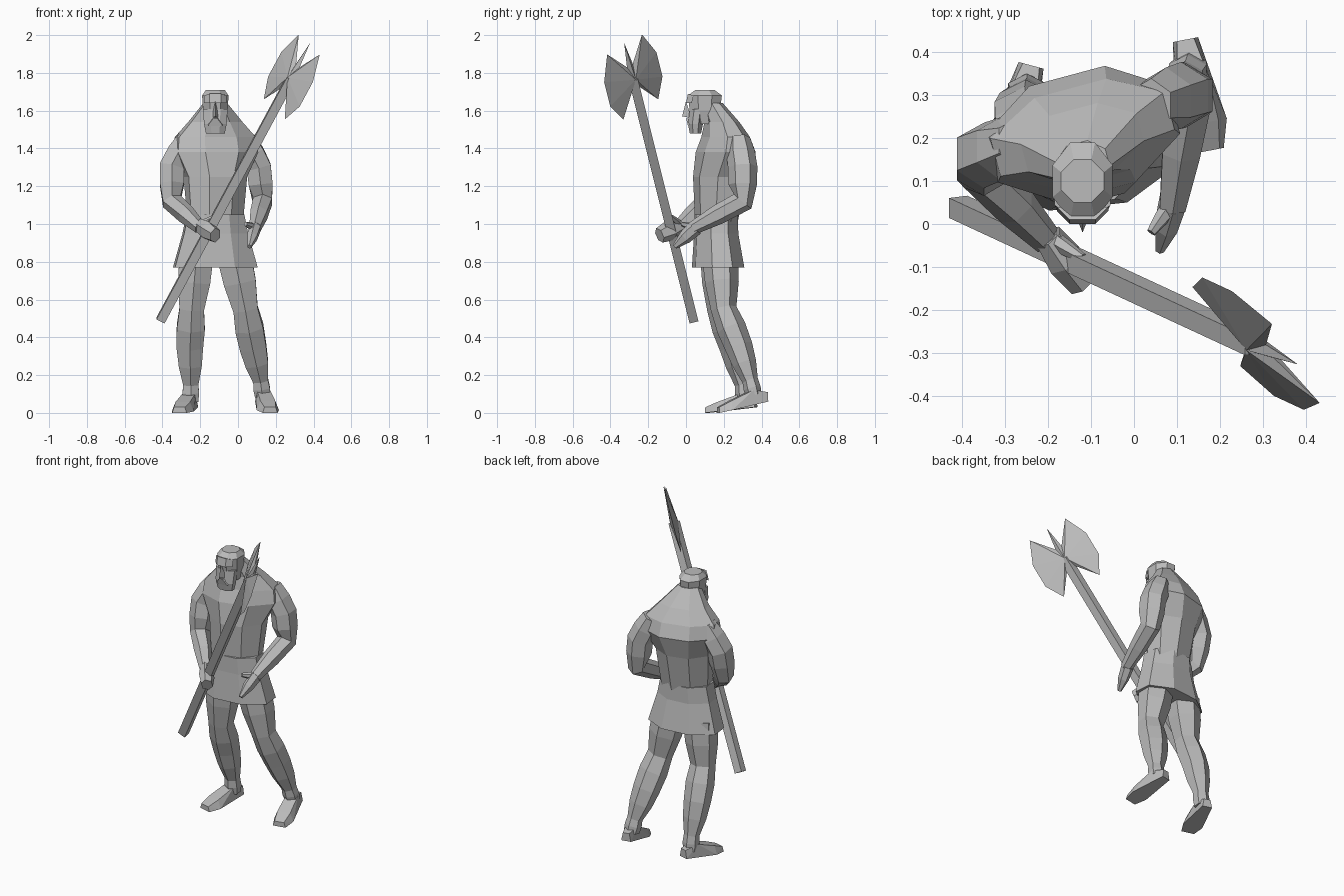
import bpy
import bmesh
import math
from mathutils import Vector, Matrix

# Remove the default cube only
default_cube = bpy.data.objects.get("Cube")
if default_cube:
    bpy.data.objects.remove(default_cube, do_unlink=True)

# One plain colour for the whole figure
stone = bpy.data.materials.new("stone grey")
stone.use_nodes = True
GREY = (.5, .5, .5, 1)
stone.diffuse_color = GREY
stone.node_tree.nodes["Principled BSDF"].inputs["Base Color"].default_value = GREY

SIDE_AXIS, DEPTH_AXIS, UP = Matrix.Identity(3)
BODY_X = -.12
MIRROR = (-1, 1)


def finish(name, bm):
    """Turn a bmesh into a flat shaded object."""
    bmesh.ops.recalc_face_normals(bm, faces=bm.faces)
    mesh = bpy.data.meshes.new(name)
    bm.to_mesh(mesh)
    bm.free()
    mesh.materials.append(stone)
    obj = bpy.data.objects.new(name, mesh)
    bpy.context.collection.objects.link(obj)


def skin(name, rings):
    """Bridge a list of point rings and cap both ends."""
    bm = bmesh.new()
    loops = [[bm.verts.new(point) for point in ring] for ring in rings]
    for low, high in zip(loops, loops[1:]):
        for k in range(len(low)):
            bm.faces.new((low[k - 1], low[k], high[k], high[k - 1]))
    bm.faces.new(loops[0])
    bm.faces.new(loops[-1])
    finish(name, bm)


def ellipse(centre, across, along, width, depth, sides):
    """Points of a flat-fronted polygon with the given half sizes."""
    angles = [math.tau * (k + .5) / sides for k in range(sides)]
    wide = max(math.cos(a) for a in angles)
    deep = max(math.sin(a) for a in angles)
    return [centre + across * (width * math.cos(a) / wide)
            + along * (depth * math.sin(a) / deep) for a in angles]


def column(name, yaw, rows):
    """Upright body part from level rings: y, z, half width, half depth."""
    turn = Matrix.Rotation(math.radians(yaw), 3, "Z")
    skin(name, [ellipse(Vector((BODY_X, y, z)), turn @ SIDE_AXIS, turn @ DEPTH_AXIS,
                        width, depth, sides=8) for y, z, width, depth in rows])


def limb(name, joints, widths, flat=1.2, muscle=1.1, sides=6):
    """Tube through joints, with a swollen ring in the middle of each bone."""
    joints = [Vector(j) for j in joints]
    centres, sizes = [joints[0]], [widths[0]]
    for i in range(1, len(joints)):
        centres += [(joints[i - 1] + joints[i]) / 2, joints[i]]
        sizes += [(widths[i - 1] + widths[i]) / 2 * muscle, widths[i]]
    rings = []
    last = len(centres) - 1
    for i, (centre, size) in enumerate(zip(centres, sizes)):
        tangent = (centres[min(i + 1, last)] - centres[max(i - 1, 0)]).normalized()
        across = (SIDE_AXIS - tangent * tangent.x).normalized()
        rings.append(ellipse(centre, across, tangent.cross(across),
                             size, size * flat, sides))
    skin(name, rings)


def hull(name, points):
    """Convex solid around a few corner points."""
    bm = bmesh.new()
    for point in points:
        bm.verts.new(point)
    bmesh.ops.convex_hull(bm, input=bm.verts)
    finish(name, bm)


def face_part(name, half):
    """Symmetrical solid on the face; x is measured from the middle."""
    hull(name, [(BODY_X + side * x, y, z) for side in MIRROR for x, y, z in half])


def foot(name, heel, toe):
    """Wedge from heel to toe, wide at the ball and high at the instep."""
    heel, toe = Vector(heel), Vector(toe)
    across = (toe - heel).cross(UP).normalized()
    ball, instep = heel.lerp(toe, .75), heel.lerp(toe, .3)
    corners = []
    for side in MIRROR:
        corners += [heel + across * side * .03,
                    heel + across * side * .02 + UP * .05,
                    instep + across * side * .035 + UP * .08,
                    ball + across * side * .06,
                    ball + across * side * .04 + UP * .05,
                    toe + across * side * .04,
                    toe + across * side * .03 + UP * .03]
    hull(name, corners)


# Torso: narrow waist, broad hunched shoulders, neck sloping up to the head
column("torso", 15, [
    (.16, 1, .14, .1),
    (.18, 1.25, .16, .13),
    (.21, 1.38, .22, .14),
    (.21, 1.46, .21, .11),
    (.19, 1.54, .14, .08),
    (.14, 1.64, .06, .05)])

# Tunic skirt flaring to the hem
column("tunic_skirt", 6, [
    (.17, .77, .22, .13),
    (.16, .95, .17, .11),
    (.16, 1.05, .15, .11)])

# Head with a squared beard
column("head", 0, [
    (.11, 1.53, .05, .07),
    (.1, 1.6, .065, .08),
    (.1, 1.68, .07, .09),
    (.1, 1.71, .05, .05)])
column("beard", 0, [
    (.05, 1.48, .05, .03),
    (.05, 1.53, .06, .04),
    (.06, 1.61, .065, .04)])
face_part("nose", [(0, 0, 1.65), (0, -.02, 1.57), (.02, .03, 1.56)])
face_part("brow", [(.03, 0, 1.64), (.06, .03, 1.64), (.03, .01, 1.69), (.06, .04, 1.68)])
face_part("moustache", [(.01, 0, 1.56), (.04, .01, 1.52), (.03, .04, 1.55)])

# Arms: the right one grips the shaft, the left one hangs forward
ARM_WIDTHS = (.05, .065, .05, .03)
limb("right_arm", [(-.27, .19, 1.45), (-.35, .16, 1.3), (-.35, .12, 1.12),
                   (-.2, -.04, .98)], ARM_WIDTHS)
limb("left_arm", [(.04, .28, 1.45), (.11, .3, 1.3), (.13, .3, 1.12),
                  (.09, .04, .98)], ARM_WIDTHS)

# Hands: a closed fist and an open palm, each with a thumb
for side, wrist, tip, thumb, end in (
        ("right", (-.2, -.03, .99), (-.12, -.14, .94), (-.12, -.08, 1.04), .03),
        ("left", (.09, .05, .98), (.06, -.06, .88), (.04, -.02, 1), .01)):
    limb(side + "_hand", [wrist, tip], (.03, end), flat=1.4, muscle=1.3)
    limb(side + "_thumb", [wrist, thumb], (.02, .01))

# Legs: hip, knee, calf, ankle, heel
LEG_WIDTHS = (.09, .065, .07, .04, .04)
limb("right_leg", [(-.22, .17, .83), (-.245, .18, .55), (-.255, .25, .35),
                   (-.25, .3, .15), (-.25, .31, .06)], LEG_WIDTHS, flat=1.05)
limb("left_leg", [(-.02, .18, .83), (.04, .2, .55), (.08, .28, .35),
                  (.12, .34, .17), (.13, .36, .09)], LEG_WIDTHS, flat=1.05)
foot("right_foot", (-.24, .37, .03), (-.31, .11, 0))
foot("left_foot", (.12, .43, .06), (.17, .17, 0))

# Axe shaft: a square bar running up into the axe head
butt, centre = Vector((-.41, .04, .49)), Vector((.28, -.28, 1.77))
limb("axe_shaft", [butt, centre], (.024, .024), flat=1, muscle=1, sides=4)

# Axe head: half outline mirrored over the shaft, thickest at the middle
rise = (centre - butt).normalized()
spread = Vector((-.47, .77, .43))
spread = (spread - rise * spread.dot(rise)).normalized()
spike = (0, .22)
blade = [(.02, .08), (.12, .21), (.18, .07), (.18, -.08), (.12, -.19), (.03, -.07)]
outline = [spike] + blade + [(-x, y) for x, y in reversed(blade)]
bm = bmesh.new()
rim = [bm.verts.new(centre + spread * x + rise * y) for x, y in outline]
for side in MIRROR:
    apex = bm.verts.new(centre + rise.cross(spread) * side * .024)
    for k, vert in enumerate(rim):
        bm.faces.new((rim[k - 1], vert, apex))
finish("axe_head", bm)
